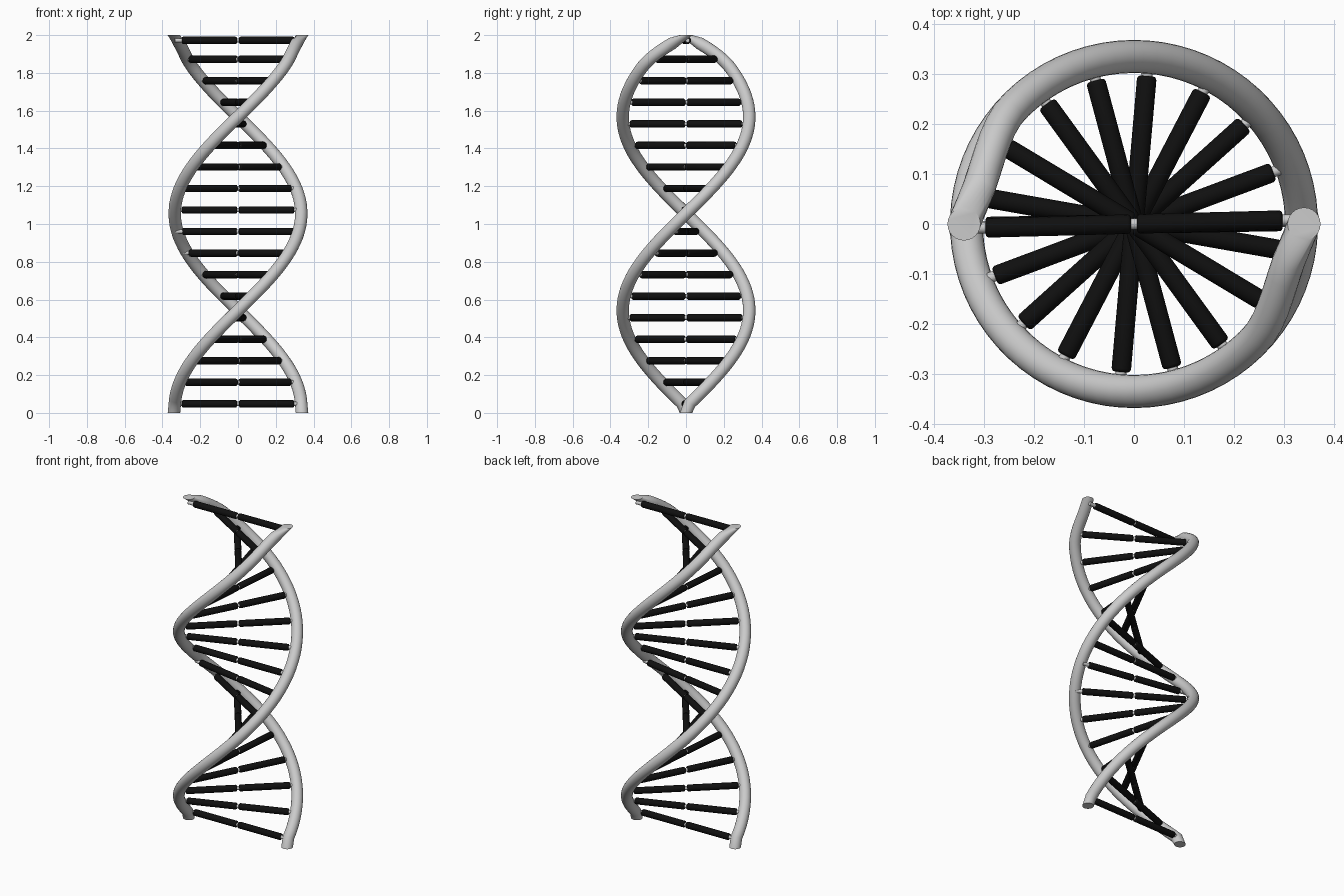
import bpy, bmesh, math
from mathutils import Vector, Matrix

if "Cube" in bpy.data.objects:
    bpy.data.objects.remove(bpy.data.objects["Cube"])

black = bpy.data.materials.new("black")
black.diffuse_color = (0.005, 0.005, 0.005, 1)
black.use_nodes = True
black.node_tree.nodes["Principled BSDF"].inputs["Base Color"].default_value = black.diffuse_color

R = 0.335          # strand centre radius
TUBE = 0.033       # strand thickness (radius)
HALF = 1.025       # height of half a turn


def finish(bm, name, mat=None):
    bmesh.ops.recalc_face_normals(bm, faces=bm.faces)
    me = bpy.data.meshes.new(name)
    bm.to_mesh(me)
    bm.free()
    ob = bpy.data.objects.new(name, me)
    bpy.context.collection.objects.link(ob)
    if mat:
        me.materials.append(mat)
    bpy.context.view_layer.objects.active = ob
    ob.select_set(True)
    bpy.ops.object.shade_smooth_by_angle(angle=math.radians(35))
    ob.select_set(False)
    return ob


def on_helix(z):
    a = math.pi * (z - 0.03) / HALF
    return Vector((R * math.cos(a), R * math.sin(a), z))


def strand_path():
    # straight foot, regular helix, then a flattened run to the top
    pts = [Vector((0.339, 0, 0))]
    z0, z1, n = 0.05, 1.82, 64
    pts += [on_helix(z0 + (z1 - z0) * i / n) for i in range(n + 1)]
    p0, p3 = pts[-1].copy(), Vector((0.34, 0, 2))
    t0 = (pts[-1] - pts[-2]).normalized()
    p1, p2 = p0 + t0 * 0.1, p3 - Vector((0.05, 0.10, 0.06))
    for i in range(1, 9):
        t = i / 8
        if 0.8 < t < 1:
            continue
        s = 1 - t
        pts.append(p0 * s**3 + p1 * 3*s*s*t + p2 * 3*s*t*t + p3 * t**3)
    return pts


def strand(name, turn, sides=24):
    bm = bmesh.new()
    pts = strand_path()
    rings = []
    for i, p in enumerate(pts):
        if i in (0, len(pts) - 1):
            t = Vector((0, 0, 1))      # level end caps
        else:
            t = (pts[i + 1] - pts[i - 1]).normalized()
        out = Vector((p.x, p.y, 0))
        out = (out - t * out.dot(t)).normalized()
        side = t.cross(out)
        ring = []
        for k in range(sides):
            a = math.tau * k / sides
            ring.append(bm.verts.new(p + (out * math.cos(a) + side * math.sin(a)) * TUBE))
        rings.append(ring)
    for r0, r1 in zip(rings, rings[1:]):
        for k in range(sides):
            m = (k + 1) % sides
            bm.faces.new((r0[k], r0[m], r1[m], r1[k]))
    bm.faces.new(rings[0][::-1])
    bm.faces.new(rings[-1])
    bmesh.ops.rotate(bm, verts=bm.verts, matrix=Matrix.Rotation(turn, 3, 'Z'))
    return finish(bm, name)


def rod(name, x0, x1, radius, bevel, angle, z, mat=None):
    # round rod lying along x, turned about the vertical axis
    bm = bmesh.new()
    bmesh.ops.create_cone(bm, cap_ends=True, segments=16, radius1=radius,
                          radius2=radius, depth=x1 - x0)
    if bevel:
        rims = [e for e in bm.edges if abs(e.verts[0].co.z - e.verts[1].co.z) < 1e-5]
        bmesh.ops.bevel(bm, geom=rims, offset=bevel, segments=3, profile=0.5,
                        affect='EDGES')
    m = (Matrix.Translation((0, 0, z)) @ Matrix.Rotation(angle, 4, 'Z')
         @ Matrix.Translation(((x0 + x1) / 2, 0, 0)) @ Matrix.Rotation(math.pi / 2, 4, 'Y'))
    bmesh.ops.transform(bm, matrix=m, verts=bm.verts)
    return finish(bm, name, mat)


# two backbone strands
strand("strand_a", 0)
strand("strand_b", math.pi)

# rungs: a thin grey pin carrying two black halves
angles = [1, 20.5, 42, 62.5, 85, 105, 126, 149, 170]
for i in range(18):
    z = 0.048 + 0.114 * i
    a = math.radians(angles[i % 9] + 180 * (i // 9))
    if i == 17:
        z, a = 1.972, math.radians(361.5)
    rod(f"rung_pin_{i}", -R, R, 0.011, 0, a, z)
    for h in (0, 1):
        rod(f"rung_half_{i}_{h}", 0.006, 0.297, 0.0195, 0.007, a + h * math.pi, z, black)
